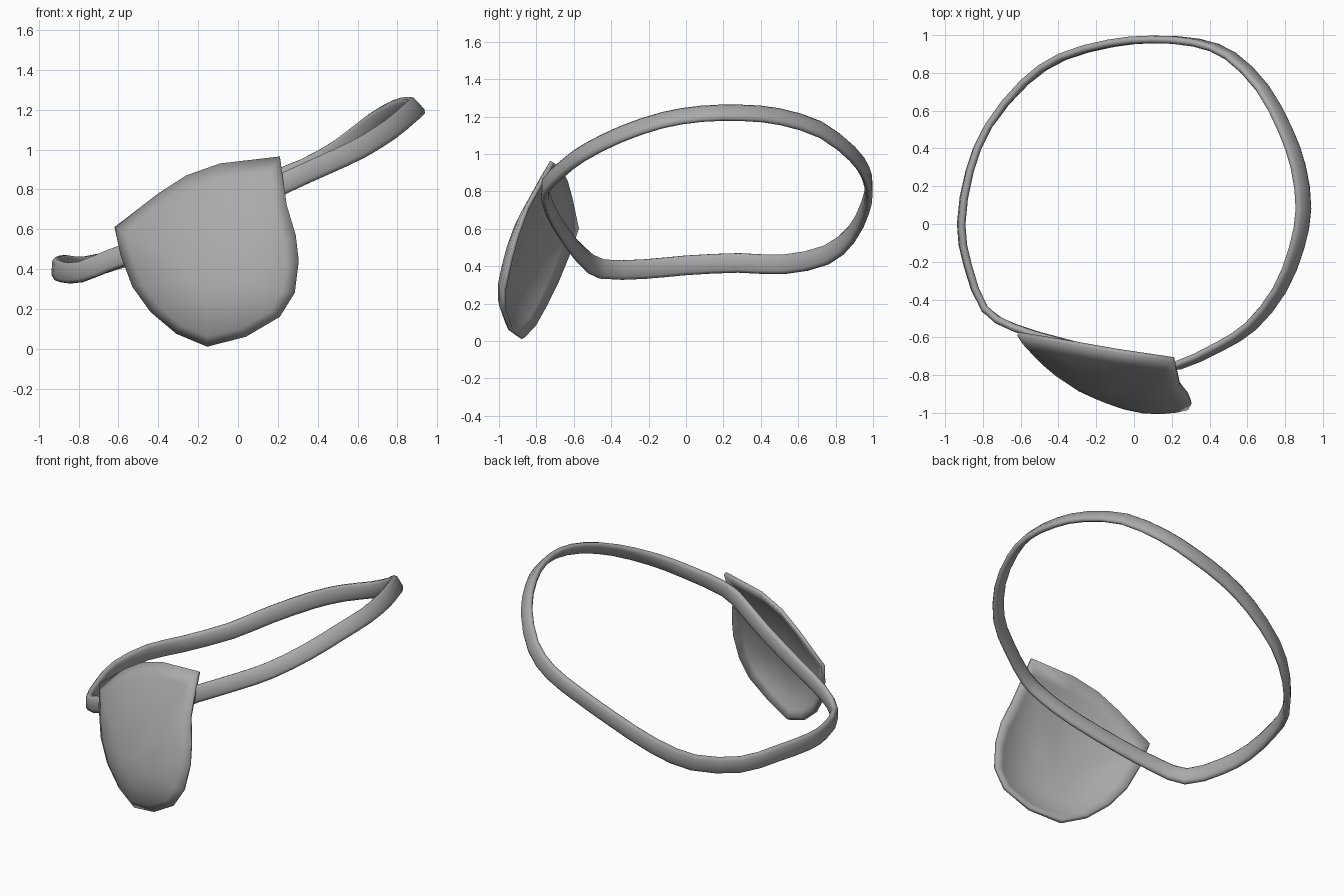
import bpy, math
from mathutils import Vector

cube = bpy.data.objects.get("Cube")
if cube:
    bpy.data.objects.remove(cube)

grey = bpy.data.materials.new("mid_grey")
grey.use_nodes = True
COLOUR = (0.40, 0.40, 0.40, 1)
grey.diffuse_color = COLOUR
grey.node_tree.nodes["Principled BSDF"].inputs["Base Color"].default_value = COLOUR


def make_object(name, verts, faces):
    mesh = bpy.data.meshes.new(name)
    mesh.from_pydata(verts, [], faces)
    mesh.materials.append(grey)
    obj = bpy.data.objects.new(name, mesh)
    bpy.context.collection.objects.link(obj)
    return obj


def smooth(obj, degrees):
    bpy.ops.object.select_all(action='DESELECT')
    obj.select_set(True)
    bpy.context.view_layer.objects.active = obj
    bpy.ops.object.shade_smooth_by_angle(angle=math.radians(degrees))


# Patch: rim outline shrunk in rings towards a bulging centre
rim = [(-0.62, -0.59, 0.61), (-0.40, -0.625, 0.78), (-0.26, -0.65, 0.87), (-0.09, -0.68, 0.93),
       (0.21, -0.725, 0.965), (0.245, -0.86, 0.72), (0.29, -0.915, 0.57), (0.305, -0.95, 0.44),
       (0.285, -0.985, 0.28), (0.21, -0.985, 0.16), (0.04, -0.95, 0.06), (-0.155, -0.88, 0.01),
       (-0.31, -0.82, 0.075), (-0.44, -0.76, 0.185), (-0.53, -0.70, 0.31), (-0.59, -0.635, 0.47)]
centre = Vector((-0.12, -0.79, 0.37))
BULGE = Vector((-0.01, -0.145, 0))
n = len(rim)
verts, faces = [], []
rings = (1, 0.86, 0.7, 0.52, 0.3)
for s in rings:
    verts += [centre + (Vector(p) - centre) * s + BULGE * (1 - s ** 2.2) for p in rim]
verts.append(centre + BULGE)
for r in range(len(rings) - 1):
    for i in range(n):
        j = (i + 1) % n
        faces.append((r * n + i, (r + 1) * n + i, (r + 1) * n + j, r * n + j))
last = (len(rings) - 1) * n
faces += [(last + i, len(verts) - 1, last + (i + 1) % n) for i in range(n)]
patch = make_object("eye_patch", verts, [f[::-1] for f in faces])
shell = patch.modifiers.new("thickness", 'SOLIDIFY')
shell.thickness = 0.024
shell.offset = -1
smooth(patch, 40)

# Strap: closed band swept round a smoothed loop
loop = [(0.23, -0.75, 0.83), (0.45, -0.65, 0.93), (0.62, -0.54, 1.01), (0.77, -0.35, 1.105),
        (0.86, -0.13, 1.18), (0.897, 0.08, 1.215), (0.87, 0.30, 1.22), (0.80, 0.50, 1.20),
        (0.68, 0.72, 1.13), (0.51, 0.89, 1.00), (0.33, 0.96, 0.90), (0.10, 0.977, 0.81),
        (-0.12, 0.957, 0.71), (-0.38, 0.885, 0.57), (-0.58, 0.75, 0.46), (-0.77, 0.52, 0.41),
        (-0.87, 0.28, 0.418), (-0.915, 0.0, 0.405), (-0.88, -0.22, 0.385), (-0.79, -0.45, 0.385),
        (-0.63, -0.55, 0.45), (-0.40, -0.62, 0.53), (-0.10, -0.70, 0.65), (0.09, -0.745, 0.75)]
loop = [Vector(p) for p in loop]
path = []
for i in range(len(loop)):
    a, b, c, d = (loop[(i + k) % len(loop)] for k in (-1, 0, 1, 2))
    path += [b, (b + c) * 0.5625 - (a + d) * 0.0625]

# Section as (across the band, through the band)
section = [(-0.052, -0.008), (-0.035, -0.02), (0.035, -0.02), (0.052, -0.008),
           (0.052, 0.008), (0.035, 0.02), (-0.035, 0.02), (-0.052, 0.008)]
m, k = len(path), len(section)
verts, faces = [], []
for i, p in enumerate(path):
    tangent = (path[(i + 1) % m] - path[i - 1]).normalized()
    # the band leans inwards more on the raised side
    across = Vector((-0.35 - 0.45 * p.x, 0, 0.8))
    across = (across - tangent * across.dot(tangent)).normalized()
    through = tangent.cross(across)
    verts += [p + across * u + through * v for u, v in section]
for i in range(m):
    for j in range(k):
        a, b = i * k, ((i + 1) % m) * k
        faces.append((a + j, a + (j + 1) % k, b + (j + 1) % k, b + j))
strap = make_object("head_strap", verts, faces)
smooth(strap, 60)

# Consistent outward normals
import bmesh
for obj in (patch, strap):
    bm = bmesh.new()
    bm.from_mesh(obj.data)
    if obj is strap:
        bmesh.ops.recalc_face_normals(bm, faces=bm.faces)
    else:
        bm.normal_update()
        if sum(f.normal.y for f in bm.faces) > 0:
            bmesh.ops.reverse_faces(bm, faces=bm.faces)
    bm.to_mesh(obj.data)
    bm.free()
